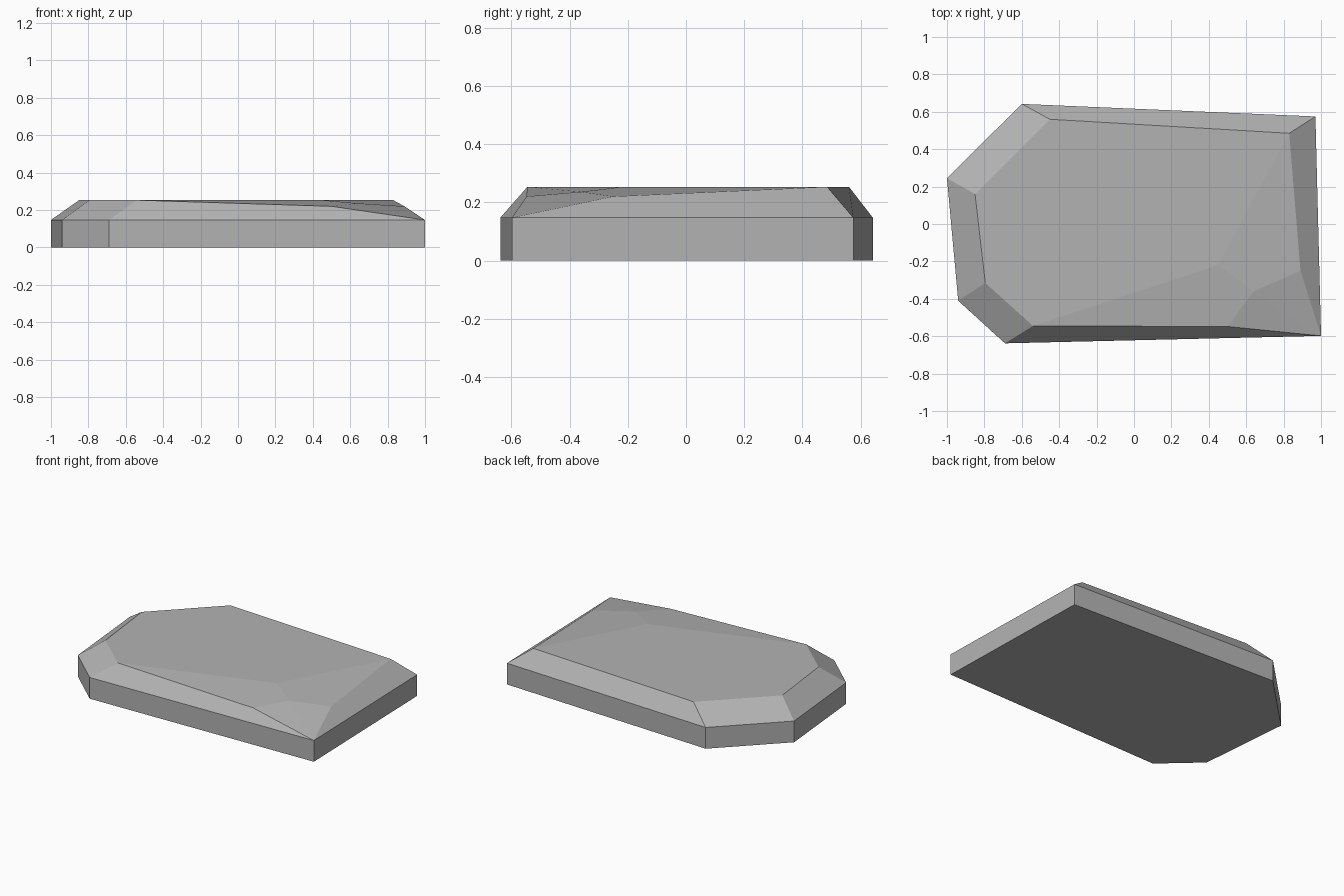
import bpy
import bmesh

cube = bpy.data.objects.get("Cube")
if cube:
    bpy.data.objects.remove(cube, do_unlink=True)

# Stone material
stone = bpy.data.materials.new("stone grey")
stone.use_nodes = True
colour = (0.45, 0.45, 0.45, 1)
stone.diffuse_color = colour
bsdf = stone.node_tree.nodes["Principled BSDF"]
bsdf.inputs["Base Color"].default_value = colour
bsdf.inputs["Roughness"].default_value = 0.9

RIM, WORN, TOP = 0.147, 0.22, 0.253

# Outline of the slab, anticlockwise from the front right corner
outline = [(-0.69, -0.638), (1.0, -0.598), (0.97, 0.575),
           (-0.6, 0.642), (-1.0, 0.245), (-0.94, -0.41)]

bm = bmesh.new()
base = [bm.verts.new((x, y, 0)) for x, y in outline]
rim = [bm.verts.new((x, y, RIM)) for x, y in outline]

# Upright sides and underside
bm.faces.new(base[::-1])
for i in range(len(outline)):
    j = (i + 1) % len(outline)
    bm.faces.new((base[i], base[j], rim[j], rim[i]))

# Inset corners of the flat top
front, back_left, back_right, side_back, side_front = [
    bm.verts.new((x, y, TOP)) for x, y in
    [(-0.54, -0.545), (0.83, 0.485), (-0.45, 0.56), (-0.85, 0.16), (-0.795, -0.315)]]

# Worn front left corner
chip_front = bm.verts.new((0.5, -0.548, WORN))
chip_side = bm.verts.new((0.89, -0.25, WORN))
chip_mid = bm.verts.new((0.64, -0.36, 0.236))
chip_top = bm.verts.new((0.45, -0.22, TOP))

# Flat top and worn facets
bm.faces.new((front, chip_top, back_left, back_right, side_back, side_front))
bm.faces.new((front, chip_front, chip_mid, chip_top))
bm.faces.new((chip_top, chip_mid, chip_side, back_left))
bm.faces.new((chip_front, rim[1], chip_mid))
bm.faces.new((chip_mid, rim[1], chip_side))

# Sloping edges
bm.faces.new((rim[0], rim[1], chip_front, front))
bm.faces.new((rim[1], rim[2], back_left, chip_side))
slope = [back_left, back_right, side_back, side_front, front]
for k in range(4):
    bm.faces.new((rim[k + 2], rim[(k + 3) % 6], slope[k + 1], slope[k]))

bmesh.ops.recalc_face_normals(bm, faces=bm.faces)
mesh = bpy.data.meshes.new("stone_slab")
bm.to_mesh(mesh)
bm.free()
mesh.materials.append(stone)
slab = bpy.data.objects.new("stone_slab", mesh)
bpy.context.collection.objects.link(slab)
